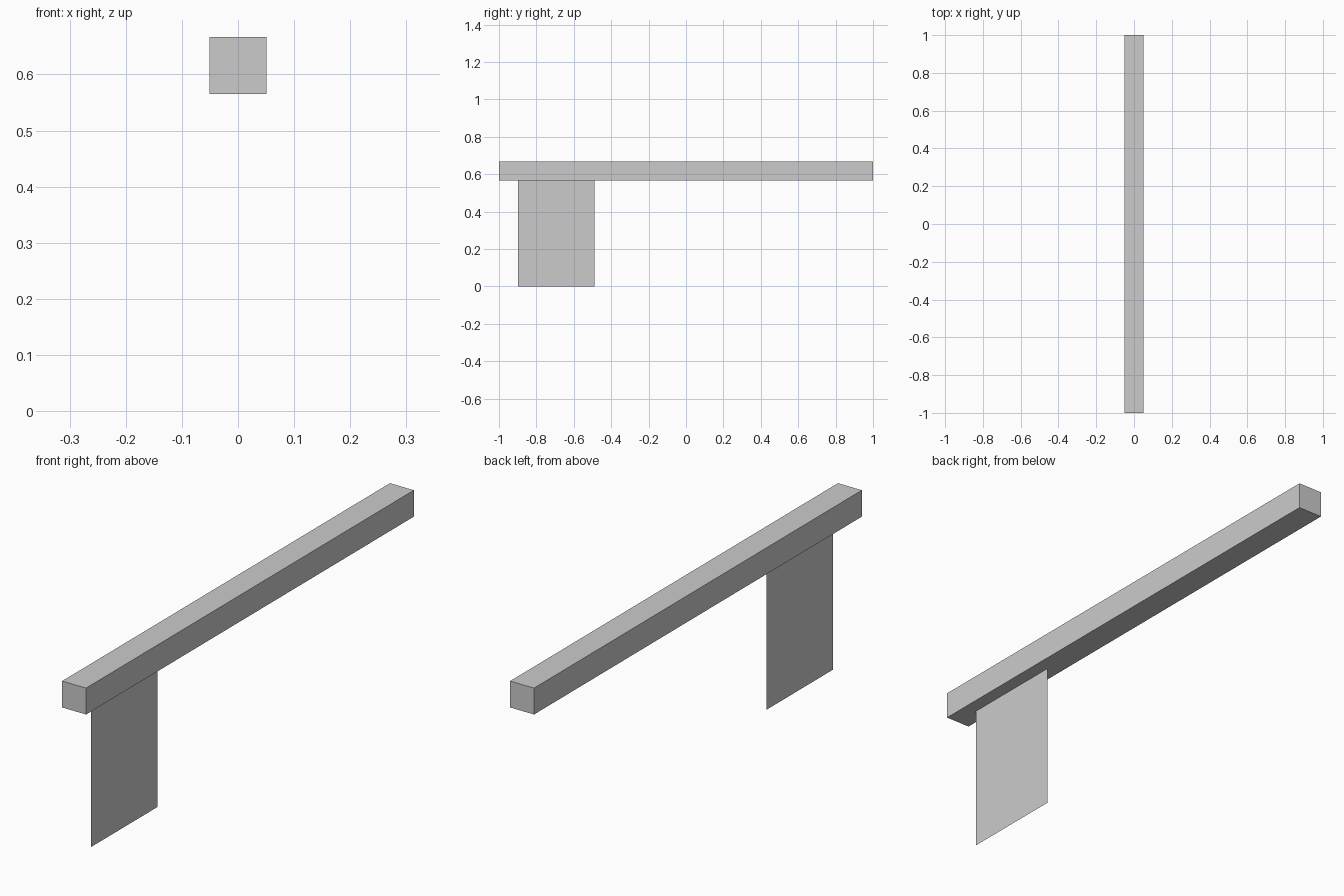
import bpy
import bmesh
from mathutils import Matrix, Vector

cube = bpy.data.objects.get("Cube")
if cube:
    bpy.data.objects.remove(cube, do_unlink=True)

# Single plain grey material
grey = bpy.data.materials.new("light_grey")
grey.use_nodes = True
colour = (0.6, 0.6, 0.6, 1.0)
grey.diffuse_color = colour
grey.node_tree.nodes["Principled BSDF"].inputs["Base Color"].default_value = colour


def add_object(name, bm):
    mesh = bpy.data.meshes.new(name)
    bm.to_mesh(mesh)
    bm.free()
    mesh.materials.append(grey)
    obj = bpy.data.objects.new(name, mesh)
    bpy.context.collection.objects.link(obj)
    return obj


BEAM = 0.102                    # beam thickness
TOP = 0.667                     # top of the beam
UNDER = TOP - BEAM              # underside of the beam
PANEL_Y = (-0.898, -0.49)       # front and back edges of the panel

# Long square beam running front to back
bm = bmesh.new()
bmesh.ops.create_cube(bm, size=1.0)
bmesh.ops.scale(bm, vec=Vector((BEAM, 2.0, BEAM)), verts=bm.verts)
bmesh.ops.translate(bm, vec=Vector((0, 0, TOP - BEAM / 2)), verts=bm.verts)
add_object("beam", bm)

# Thin sheet hanging under the front end of the beam
bm = bmesh.new()
y0, y1 = PANEL_Y
corners = [(0, y0, 0), (0, y1, 0), (0, y1, UNDER), (0, y0, UNDER)]
bm.faces.new([bm.verts.new(c) for c in corners])
add_object("hanging_panel", bm)
